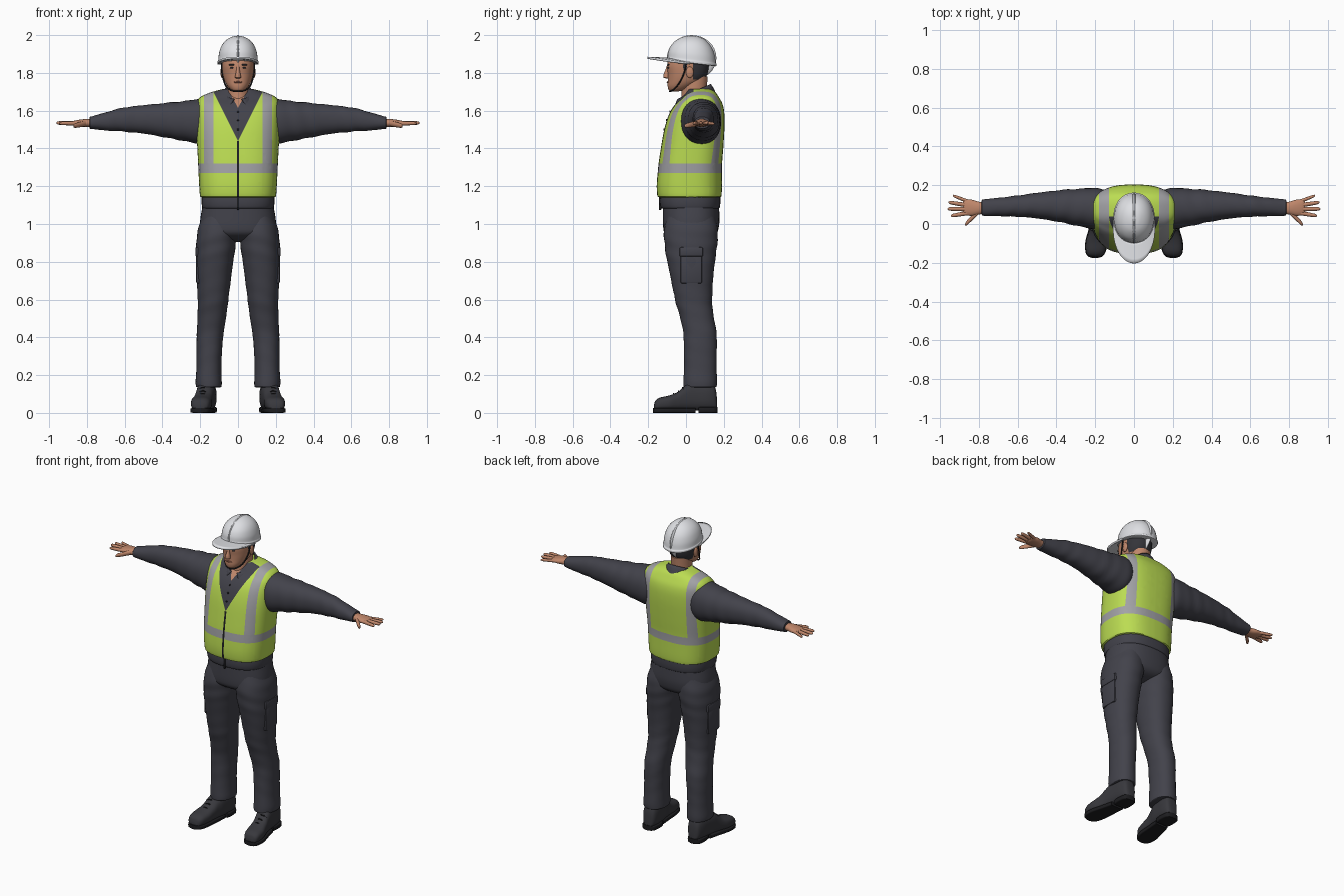
import bpy, bmesh, math
from mathutils import Vector, Matrix

if "Cube" in bpy.data.objects:
    bpy.data.objects.remove(bpy.data.objects["Cube"])


def material(name, r, g, b):
    m = bpy.data.materials.new(name)
    m.diffuse_color = (r, g, b, 1)
    m.use_nodes = True
    m.node_tree.nodes["Principled BSDF"].inputs["Base Color"].default_value = m.diffuse_color
    return m


CLOTH = material("charcoal cloth", 0.055, 0.055, 0.07)
LIME = material("lime vest", 0.50, 0.72, 0.085)
STRIPE = material("reflective grey", 0.36, 0.36, 0.38)
WHITE = material("helmet white", 0.74, 0.75, 0.78)
SKIN = material("skin", 0.52, 0.24, 0.145)
LIPS = material("lips", 0.36, 0.14, 0.09)
HAIR = material("dark hair", 0.035, 0.035, 0.042)
BOOT = material("boot leather", 0.04, 0.04, 0.047)
BLACK = material("black trim", 0.012, 0.012, 0.014)


def finish(name, bm, mats, mirror=False, solid=0, angle=42):
    bmesh.ops.recalc_face_normals(bm, faces=bm.faces)
    me = bpy.data.meshes.new(name)
    bm.to_mesh(me)
    bm.free()
    ob = bpy.data.objects.new(name, me)
    bpy.context.collection.objects.link(ob)
    for m in mats:
        me.materials.append(m)
    bpy.ops.object.select_all(action='DESELECT')
    ob.select_set(True)
    bpy.context.view_layer.objects.active = ob
    bpy.ops.object.shade_smooth_by_angle(angle=math.radians(angle))
    if solid:
        s = ob.modifiers.new("thickness", 'SOLIDIFY')
        s.thickness, s.offset = solid, 0
    if mirror:
        ob.modifiers.new("mirror", 'MIRROR')
    return ob


def smooth_stations(st, sub):
    """Monotone cubic interpolation, so that sections never overshoot."""
    k, cols = len(st), []
    for c in zip(*st):
        d = [c[i + 1] - c[i] for i in range(k - 1)]
        m = [d[0]] + [2 * a * b / (a + b) if a * b > 0 else 0 for a, b in zip(d, d[1:])] + [d[-1]]
        out = []
        for i in range(k - 1):
            for j in range(sub):
                s = j / sub
                out.append(c[i] + s * m[i] + s * s * (3 * d[i] - 2 * m[i] - m[i + 1])
                           + s ** 3 * (m[i] + m[i + 1] - 2 * d[i]))
        cols.append(out + [c[-1]])
    return list(zip(*cols))


def loft_bm(st, axis='z', n=40, p=2.2, sub=4, wob=0.0):
    """Stations: (position on axis, centre a, centre b, radius a, radius b)."""
    bm, rings = bmesh.new(), []
    for t, ca, cb, ra, rb in smooth_stations(st, sub):
        ring = []
        for i in range(n):
            w = 2 * math.pi * i / n
            c, s = math.cos(w), math.sin(w)
            f = 1 + wob * math.sin(70 * t + 2.5 * math.sin(w + 1)) * (0.6 + 0.4 * math.sin(23 * t))
            a = ca + f * ra * math.copysign(abs(c) ** (2 / p), c)
            b = cb + f * rb * math.copysign(abs(s) ** (2 / p), s)
            ring.append(bm.verts.new({'z': (a, b, t), 'x': (t, a, b), 'y': (a, t, b)}[axis]))
        rings.append(ring)
    for r, q in zip(rings, rings[1:]):
        for i in range(n):
            bm.faces.new((r[i], r[(i + 1) % n], q[(i + 1) % n], q[i]))
    bm.faces.new(rings[0])
    bm.faces.new(rings[-1])
    return bm


def loft(name, st, mat, mirror=False, **kw):
    return finish(name, loft_bm(st, **kw), [mat], mirror)


def deep(rows):
    """(z, half width, front y, back y) -> centred stations."""
    return [(z, 0, (a + b) / 2, w, (b - a) / 2) for z, w, a, b in rows]


def ball(name, loc, scale, mat, mirror=False):
    bm = bmesh.new()
    bmesh.ops.create_uvsphere(bm, u_segments=24, v_segments=16, radius=1,
                              matrix=Matrix.Translation(loc) @ Matrix.Diagonal((*scale, 1)))
    return finish(name, bm, [mat], mirror)


def box(name, loc, size, mat, mirror=False, bevel=0.006):
    bm = bmesh.new()
    bmesh.ops.create_cube(bm, size=1, matrix=Matrix.Translation(loc) @ Matrix.Diagonal((*size, 1)))
    bmesh.ops.bevel(bm, geom=bm.edges[:], offset=bevel, segments=2, affect='EDGES', profile=0.5)
    return finish(name, bm, [mat], mirror)


def tube(name, pts, r, mat):
    cu = bpy.data.curves.new(name, 'CURVE')
    cu.dimensions, cu.bevel_depth, cu.bevel_resolution = '3D', r, 2
    sp = cu.splines.new('BEZIER')
    sp.bezier_points.add(len(pts) - 1)
    for b, q in zip(sp.bezier_points, pts):
        b.co, b.handle_left_type, b.handle_right_type = q, 'AUTO', 'AUTO'
    cu.materials.append(mat)
    bpy.context.collection.objects.link(bpy.data.objects.new(name, cu))


def sheet(name, fn, lo, hi, nu, nv, mat, thick):
    bm = bmesh.new()
    g = [[bm.verts.new(fn(lo + (hi - lo) * i / nu, j / nv)) for j in range(nv + 1)] for i in range(nu + 1)]
    for i in range(nu):
        for j in range(nv):
            bm.faces.new((g[i][j], g[i + 1][j], g[i + 1][j + 1], g[i][j + 1]))
    return finish(name, bm, [mat], solid=thick)


def cut(bm, co, no):
    bmesh.ops.bisect_plane(bm, geom=bm.verts[:] + bm.edges[:] + bm.faces[:], dist=1e-5,
                           plane_co=co, plane_no=no)


# vest: one shell, cut along the stripes, the neck V and the zip
bm = loft_bm(deep([(1.14, .185, -.13, .172), (1.145, .2, -.15, .187), (1.2, .205, -.155, .19),
                   (1.3, .21, -.147, .19), (1.4, .215, -.133, .197), (1.5, .22, -.115, .203),
                   (1.58, .222, -.09, .203), (1.63, .221, -.06, .195), (1.665, .207, -.025, .178),
                   (1.695, .15, .0, .158), (1.715, .08, .01, .13)]), p=2.6, n=56)
for s in (-1, 1):
    for x in (.006, .13, .18):
        cut(bm, (s * x, 0, 0), (1, 0, 0))
    cut(bm, (0, 0, 1.44), (1, 0, -.5 * s))
    cut(bm, (0, 0, 1.615), (1, 0, -.55 * s))
for z in (1.27, 1.32, 1.44):
    cut(bm, (0, 0, z), (0, 0, 1))
for f in bm.faces:
    c = f.calc_center_median()
    x, front = abs(c.x), c.y < .04
    if front and x < .55 * (c.z - 1.615):
        f.material_index = 3
    elif front and x < .5 * (c.z - 1.44):
        f.material_index = 2
    elif front and x < .006 and c.z < 1.44:
        f.material_index = 4
    elif 1.27 < c.z < 1.32 or (.13 < x < .18 and c.z > 1.32):
        f.material_index = 1
finish("safety_vest", bm, [LIME, STRIPE, CLOTH, SKIN, BLACK])

# jacket: hem, zip end, buttons, collar, sleeves
loft("jacket_hem", deep([(1.08, .175, -.115, .165), (1.085, .188, -.132, .178), (1.12, .193, -.138, .182),
                         (1.17, .19, -.135, .18)]), CLOTH, p=2.5)
box("zip_end", (0, -.137, 1.112), (.012, .012, .075), BLACK, bevel=.003)
for z, y in ((1.5, -.116), (1.55, -.103), (1.595, -.084)):
    ball("button", (0, y, z), (.006, .004, .006), BLACK)


def collar(u, v):
    a = u * math.radians(164 - 16 * v)
    r = .072 + .03 * v ** .8
    return (r * math.sin(a), .042 + (r + .014) * math.cos(a),
            1.699 + .04 * math.cos(a) - .056 * v)


sheet("collar", collar, -1, 1, 40, 4, CLOTH, .008)
loft("sleeve", [(.14, .08, 1.545, .09, .1), (.2, .08, 1.543, .106, .119), (.28, .085, 1.545, .097, .106),
                (.4, .093, 1.55, .08, .089), (.5, .095, 1.554, .066, .075), (.6, .092, 1.553, .055, .064),
                (.7, .088, 1.543, .047, .048), (.77, .085, 1.537, .043, .034), (.785, .085, 1.536, .04, .031),
                (.786, .085, 1.536, .028, .02)], CLOTH, True, axis='x', wob=.025, sub=6)

# hands: palm, four fingers and thumb
loft("palm", [(.76, .083, 1.535, .028, .02), (.8, .082, 1.535, .033, .021), (.84, .084, 1.534, .042, .018),
              (.87, .086, 1.533, .042, .013), (.882, .087, 1.533, .034, .007)], SKIN, True, axis='x', n=24)
for name, (x0, y0), (x1, y1), r, dz in (("index_finger", (.86, .056), (.945, .042), .0105, 0),
                                        ("middle_finger", (.86, .077), (.962, .078), .011, .002),
                                        ("ring_finger", (.86, .097), (.957, .112), .0105, .001),
                                        ("little_finger", (.855, .116), (.935, .147), .009, -.002),
                                        ("thumb", (.805, .062), (.872, -.004), .014, -.014)):
    st = [(x0 + (x1 - x0) * k, y0 + (y1 - y0) * k, 1.533 + dz * k, r * q, r * q)
          for k, q in ((0, 1.1), (.5, 1), (.85, .85), (.96, .55), (1, .15))]
    loft(name, st, SKIN, True, axis='x', n=12, p=2, sub=3)

# trousers: hips, legs, cargo pockets
loft("trouser_hips", deep([(.905, .06, -.02, .08), (.925, .15, -.08, .14), (.96, .204, -.117, .168),
                           (1.02, .2, -.122, .177), (1.1, .187, -.122, .175)]), CLOTH, p=2.4)
loft("trouser_leg", [(z, x, (a + b) / 2, r, (b - a) / 2) for z, x, r, a, b in (
    (1.04, .1, .09, -.1, .155), (.95, .11, .106, -.117, .169), (.85, .12, .102, -.108, .16),
    (.75, .127, .095, -.088, .147), (.6, .132, .081, -.058, .138), (.5, .139, .075, -.03, .148),
    (.4, .149, .07, -.012, .163), (.25, .154, .066, -.01, .162), (.165, .155, .069, -.014, .164),
    (.138, .155, .067, -.012, .162), (.134, .155, .05, .01, .14))], CLOTH, True, wob=.014, sub=6)
box("cargo_pocket", (.207, .028, .765), (.03, .115, .16), CLOTH, True, .01)
box("pocket_flap", (.21, .028, .852), (.032, .125, .05), CLOTH, True, .008)

# boots: upper, sole, heel, laces
loft("boot_upper", [(y, x, .012 + h / 2, w, h / 2) for y, x, w, h in (
    (-.17, .2, .02, .03), (-.162, .2, .038, .052), (-.14, .198, .05, .068), (-.09, .193, .055, .08),
    (-.045, .185, .05, .098), (-.01, .178, .048, .128), (.03, .17, .05, .15), (.1, .163, .05, .15),
    (.145, .16, .042, .14), (.16, .16, .03, .1), (.165, .16, .015, .05))], BOOT, True, axis='y', p=2.6, n=32)
loft("boot_sole", [(y, x, .013, w, .013) for y, x, w in (
    (-.175, .2, .015), (-.168, .2, .036), (-.14, .198, .053), (-.09, .193, .058), (-.03, .183, .052),
    (.05, .17, .045))], BLACK, True, axis='y', p=6, n=32)
loft("boot_heel", [(y, .162, .016, w, .016) for y, w in ((.065, .045), (.1, .05), (.145, .046), (.163, .032),
                                                       (.168, .014))], BLACK, True, axis='y', p=6, n=32)
for s in (-1, 1):
    for y, z in ((-.065, .101), (-.04, .116), (-.018, .134)):
        tube("boot_lace", [(s * (.186 + d), y + abs(d) * .2, z - abs(d) * .5) for d in (-.03, 0, .03)],
             .004, BLACK)

# head and neck, hair coloured behind the ears
loft("neck", [(1.62, 0, .04, .062, .07), (1.7, 0, .043, .06, .066), (1.78, 0, .045, .06, .07)], SKIN, p=2)
bm = loft_bm(deep([(1.702, .018, -.078, -.04), (1.708, .034, -.09, -.01), (1.73, .056, -.097, .04),
                   (1.765, .074, -.096, .095), (1.8, .082, -.097, .115), (1.84, .085, -.1, .122),
                   (1.9, .08, -.08, .12)]), p=2.2)
cut(bm, (0, .036, 0), (0, 1, 0))
cut(bm, (0, 0, 1.765), (0, 0, 1))
for f in bm.faces:
    c = f.calc_center_median()
    f.material_index = int(c.y > .036 and c.z > 1.765)
finish("head", bm, [SKIN, HAIR])
loft("nose", [(1.77, 0, -.095, .008, .008), (1.776, 0, -.103, .016, .017), (1.79, 0, -.102, .014, .017),
              (1.815, 0, -.098, .009, .011), (1.84, 0, -.095, .007, .006)], SKIN, n=20, p=2)
ball("ear", (.084, .02, 1.803), (.009, .02, .03), SKIN, True)
ball("sideburn", (.079, -.004, 1.835), (.007, .014, .028), HAIR, True)
ball("eye", (.032, -.092, 1.827), (.011, .006, .005), HAIR, True)
ball("eyebrow", (.033, -.094, 1.843), (.018, .006, .004), HAIR, True)
ball("mouth", (0, -.096, 1.751), (.024, .006, .005), LIPS)
tube("chin_strap", [(s * x, y, z) for s, x, y, z in (
    (-1, .088, .005, 1.86), (-1, .08, -.02, 1.775), (-1, .05, -.06, 1.716), (1, 0, -.086, 1.702),
    (1, .05, -.06, 1.716), (1, .08, -.02, 1.775), (1, .088, .005, 1.86))], .004, BLACK)

# helmet: shell tilted back, centre ridge, arched peak
bm = loft_bm(deep([(1.85, .1, -.092, .155), (1.853, .107, -.1, .162), (1.862, .107, -.1, .162),
                   (1.868, .104, -.097, .158), (1.895, .102, -.094, .154), (1.93, .093, -.082, .142),
                   (1.96, .076, -.06, .12), (1.982, .05, -.032, .092), (1.993, .025, 0, .06),
                   (1.996, .005, .025, .035)]), p=2.1)
for v in bm.verts:
    v.co.z -= .12 * (v.co.y - .03) * min(1, (2 - v.co.z) / .12)
finish("helmet_shell", bm, [WHITE])
ball("helmet_ridge", (0, .03, 1.88), (.022, .131, .12), WHITE)


def peak(u, v):
    a = u * math.pi / 2
    c, s = max(0, math.cos(a)), math.sin(a)
    return ((.1 + .008 * v) * s, .02 - .108 * c * (1 - v) - .223 * c ** .75 * v,
            1.851 + .024 * c + .005 * v * c)


sheet("helmet_peak", peak, -1, 1, 36, 5, WHITE, .011)
